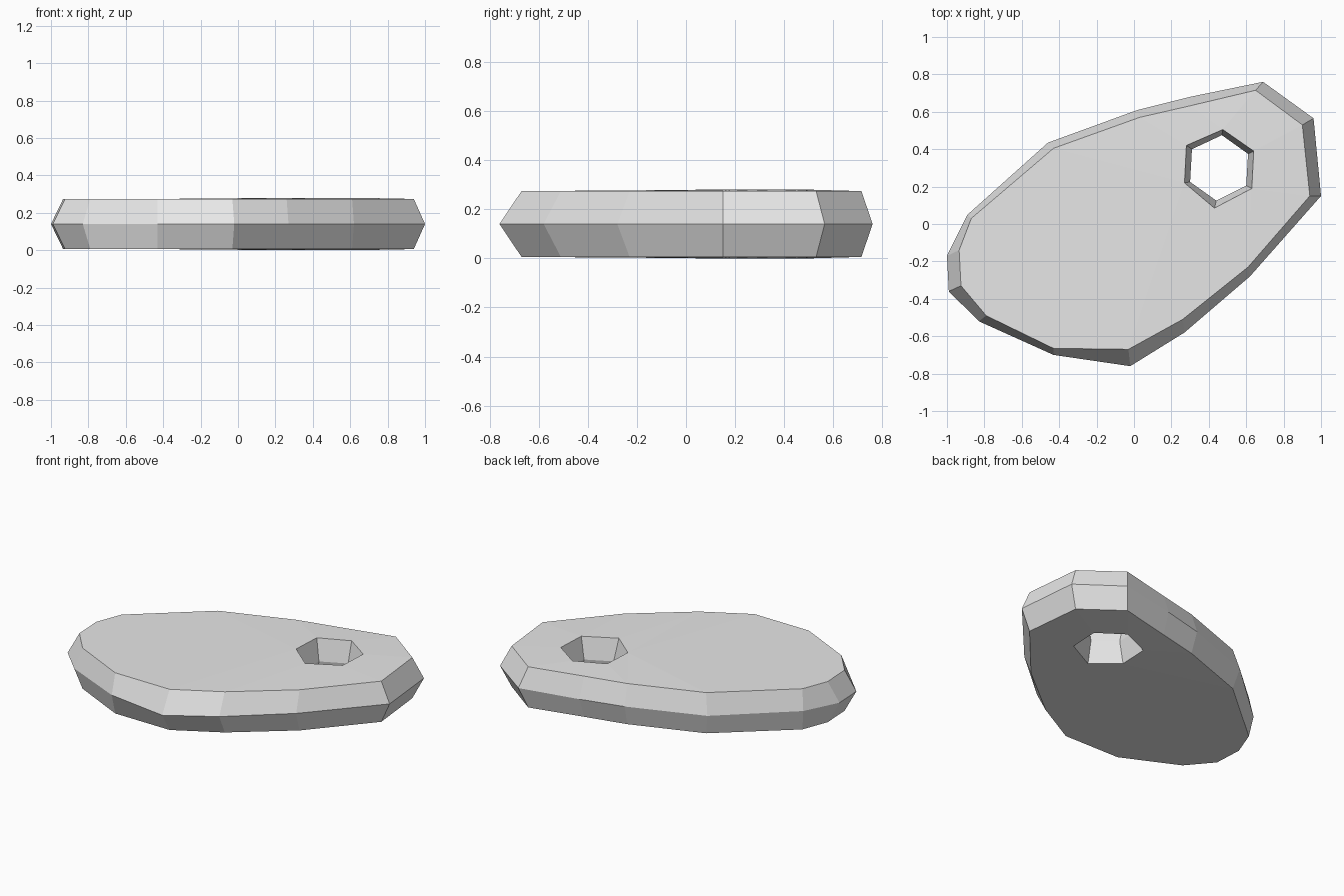
import bpy
import bmesh
from mathutils import Vector

cube = bpy.data.objects.get("Cube")
if cube:
    bpy.data.objects.remove(cube)

HALF = 0.14      # half of the thickness
RIM = 0.134      # height of the face rim above the middle plane

# Widest outline at the middle plane, and the face rim inside it
waist = [(.69, .76), (.96, .565), (1, .15), (.62, -.28), (.27, -.58),
         (-.02, -.76), (-.43, -.7), (-.83, -.52), (-.99, -.36), (-1, -.17),
         (-.89, .05), (-.46, .435), (.02, .61), (.3, .68)]
rim = [(.65, .715), (.9, .53), (.94, .15), (.61, -.23), (.26, -.51),
       (-.03, -.67), (-.43, -.665), (-.79, -.49), (-.925, -.33), (-.935, -.14),
       (-.87, .03), (-.43, .405), (.03, .57), (.3, .632)]

# Six-sided hole, flared at the face and narrow at the middle plane
hole_rim = [(.475, .505), (.64, .39), (.63, .19), (.43, .085), (.27, .22), (.28, .42)]
hole_waist = [(.47, .475), (.61, .375), (.6, .205), (.44, .125), (.3, .225), (.31, .4)]


def ring(bm, points, z):
    """Closed loop of edges at one height."""
    verts = [bm.verts.new((x, y, z)) for x, y in points]
    edges = [bm.edges.new((v, verts[i - 1])) for i, v in enumerate(verts)]
    return verts, edges


def wall(bm, low, high):
    """Quads between two loops."""
    for i in range(len(low)):
        bm.faces.new((low[i], low[i - 1], high[i - 1], high[i]))


bm = bmesh.new()
outer_low, _ = ring(bm, waist, 0)
outer_high, outer_edges = ring(bm, rim, RIM)
inner_high, inner_edges = ring(bm, hole_rim, HALF)
inner_low, _ = ring(bm, hole_waist, 0)
wall(bm, outer_low, outer_high)
wall(bm, inner_low, inner_high)
# Gently domed face around the hole
bmesh.ops.triangle_fill(bm, use_beauty=True, edges=outer_edges + inner_edges,
                        normal=Vector((0, 0, 1)))
bmesh.ops.recalc_face_normals(bm, faces=bm.faces[:])
top = max(bm.faces, key=lambda f: f.calc_center_median().z)
if top.normal.z < 0:
    bmesh.ops.reverse_faces(bm, faces=bm.faces[:])

mesh = bpy.data.meshes.new("pierced_plate")
bm.to_mesh(mesh)
bm.free()
plate = bpy.data.objects.new("pierced_plate", mesh)
bpy.context.collection.objects.link(plate)
plate.location.z = HALF

# Underside repeats the top
mirror = plate.modifiers.new("underside", "MIRROR")
mirror.use_axis = (False, False, True)
mirror.use_clip = True

grey = bpy.data.materials.new("light_grey")
grey.use_nodes = True
colour = (0.8, 0.8, 0.8, 1)
grey.diffuse_color = colour
grey.node_tree.nodes["Principled BSDF"].inputs["Base Color"].default_value = colour
mesh.materials.append(grey)
